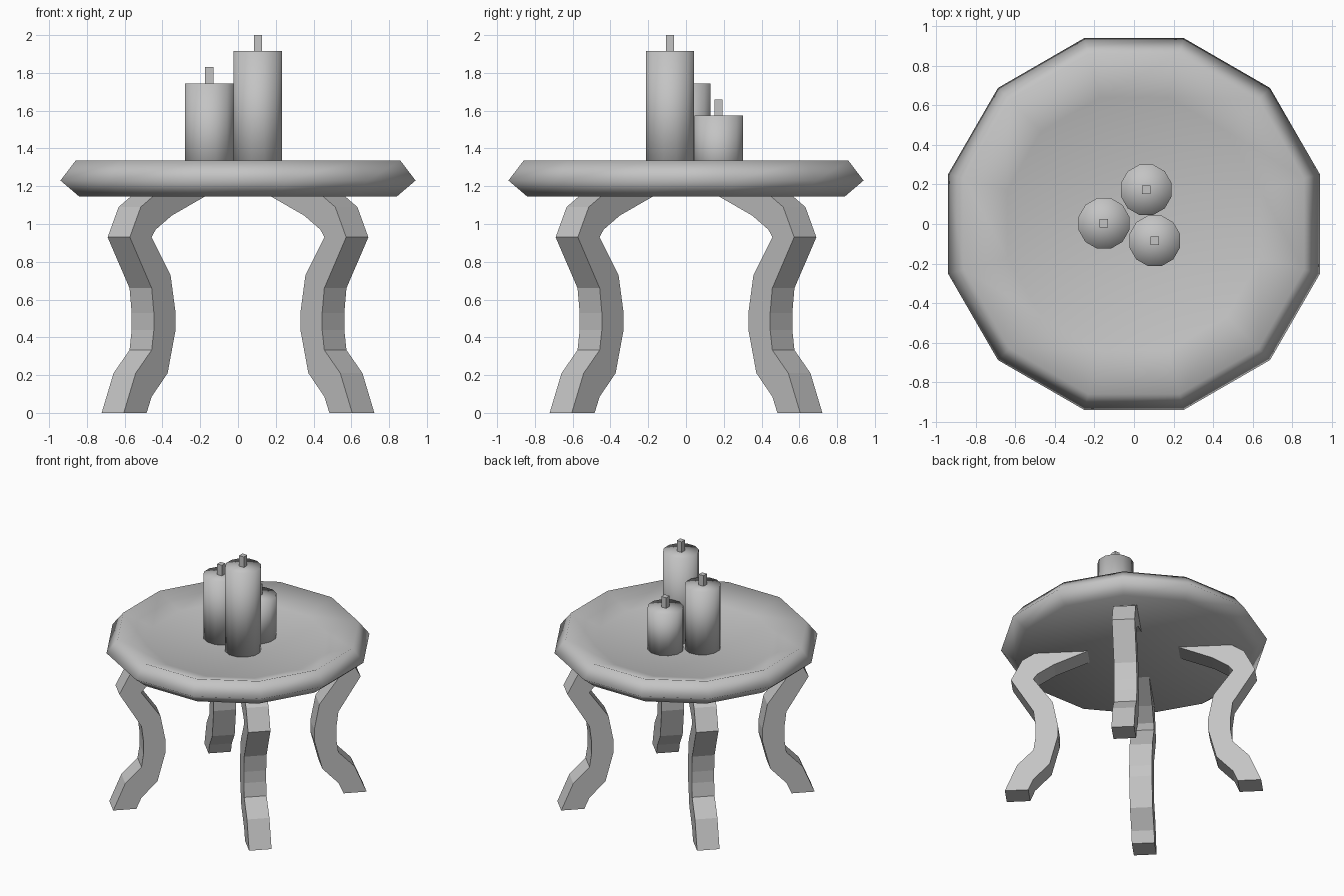
import bpy, bmesh
from math import radians, cos, sin

cube = bpy.data.objects.get("Cube")
if cube:
    bpy.data.objects.remove(cube, do_unlink=True)

SIDES = 12
grey = bpy.data.materials.new("plain grey")
grey.use_nodes = True
colour = (0.55, 0.55, 0.55, 1)
grey.diffuse_color = colour
grey.node_tree.nodes["Principled BSDF"].inputs["Base Color"].default_value = colour


def finish(bm, name, smooth=False):
    bmesh.ops.recalc_face_normals(bm, faces=bm.faces)
    mesh = bpy.data.meshes.new(name)
    for f in bm.faces:
        f.smooth = smooth
    bm.to_mesh(mesh)
    bm.free()
    mesh.materials.append(grey)
    ob = bpy.data.objects.new(name, mesh)
    bpy.context.collection.objects.link(ob)
    return ob


def lathe(name, profile, x=0, y=0):
    """Turn (flat-side radius, z) points; a zero radius closes the end."""
    bm = bmesh.new()
    rings = []
    for r, z in profile:
        n = SIDES if r else 1
        k = r / cos(radians(15))
        rings.append([bm.verts.new((x + k * cos(radians(15 + 30 * i)),
                                    y + k * sin(radians(15 + 30 * i)), z)) for i in range(n)])
    for a, b in zip(rings, rings[1:]):
        for i in range(SIDES):
            j = (i + 1) % SIDES
            loop = [a[i % len(a)], a[j % len(a)], b[j % len(b)], b[i % len(b)]]
            bm.faces.new(list(dict.fromkeys(loop)))
    return finish(bm, name, smooth=True)


# Dished table top
lathe("table_top", [(0, 1.145), (0.84, 1.145), (0.94, 1.23), (0.86, 1.335),
                    (0.64, 1.255), (0, 1.23)])

# Curved legs on the diagonals: outer and inner side outlines as (radius, z)
outer = [(0.938, 0), (0.849, 0.21), (0.729, 0.333), (0.713, 0.44), (0.713, 0.53),
         (0.729, 0.66), (0.893, 0.93), (0.811, 1.09), (0.68, 1.17)]
inner = [(0.27, 1.17), (0.578, 1.045), (0.70, 0.97), (0.73, 0.93), (0.588, 0.73),
         (0.55, 0.53), (0.55, 0.44), (0.61, 0.21), (0.73, 0.085), (0.767, 0)]
HALF_WIDTH = 0.083


def leg(name, angle):
    bm = bmesh.new()
    c, s = cos(radians(angle)), sin(radians(angle))
    sides = [[bm.verts.new((r * c - w * s, r * s + w * c, z)) for r, z in outer + inner]
             for w in (-HALF_WIDTH, HALF_WIDTH)]
    n = len(sides[0])
    for side in sides:
        bm.faces.new(side)
    for i in range(n):
        j = (i + 1) % n
        bm.faces.new((sides[0][i], sides[0][j], sides[1][j], sides[1][i]))
    finish(bm, name)


for name, angle in (("back_left_leg", 45), ("back_right_leg", 135),
                    ("front_right_leg", 225), ("front_left_leg", 315)):
    leg(name, angle)

# Candles with square wicks
for size, x, y, top in (("tall", 0.105, -0.085, 1.915), ("medium", -0.152, 0.003, 1.745),
                        ("short", 0.062, 0.173, 1.575)):
    lathe(size + "_candle", [(0, 1.215), (0.128, 1.215), (0.128, top), (0, top)], x, y)
    bm = bmesh.new()
    bmesh.ops.create_cube(bm, size=1)
    bmesh.ops.scale(bm, vec=(0.043, 0.043, 0.095), verts=bm.verts)
    bmesh.ops.translate(bm, vec=(x, y, top + 0.0375), verts=bm.verts)
    finish(bm, size + "_wick")
